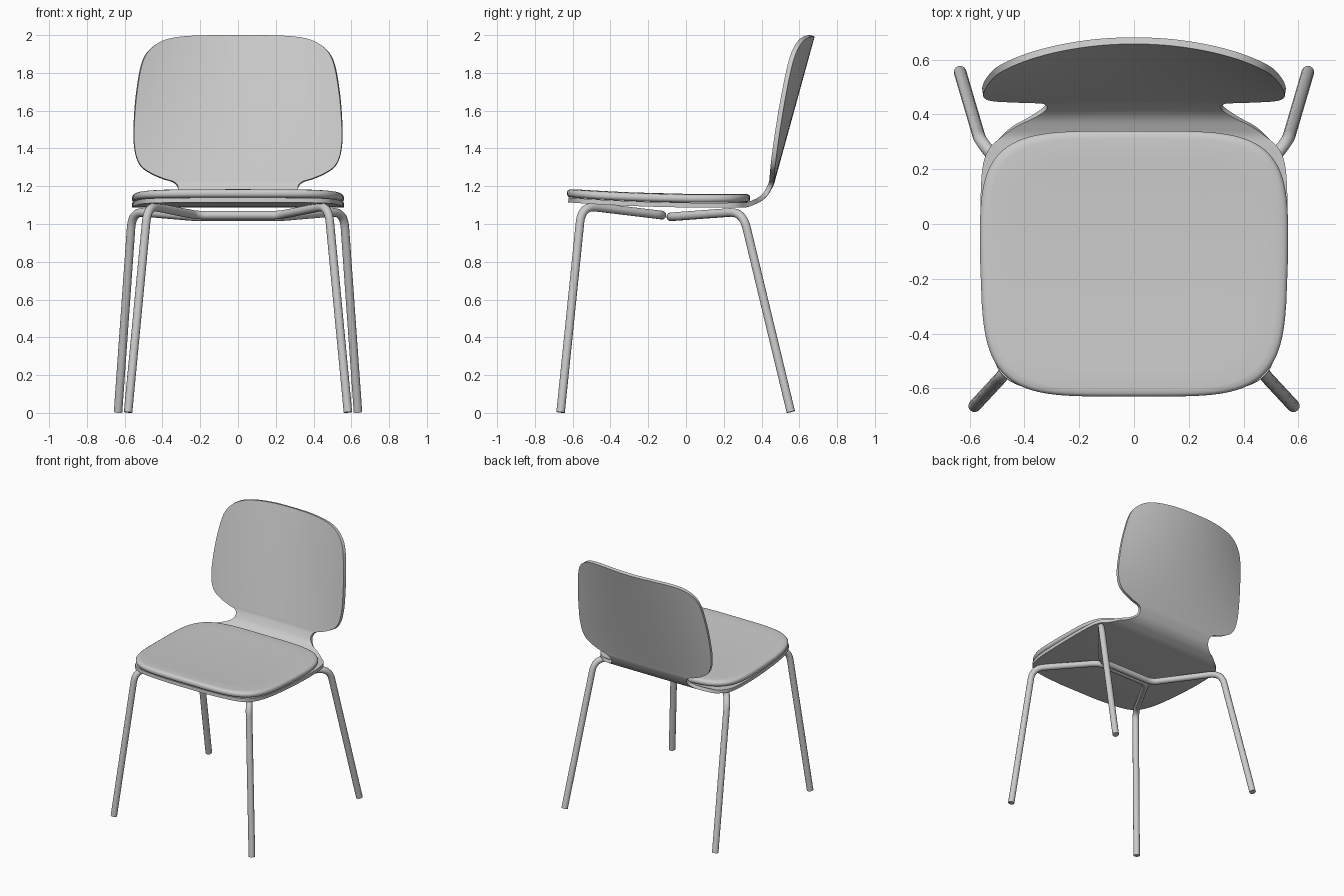
import bpy, math
from mathutils import Vector

if "Cube" in bpy.data.objects:
    bpy.data.objects.remove(bpy.data.objects["Cube"])


def seat_z(y):
    return 1.112 + 0.05 * (y - 0.12) ** 2


def finish(ob, angle=40):
    """Apply modifiers / curve bevel and shade smooth with sharp edges."""
    bpy.ops.object.select_all(action='DESELECT')
    ob.select_set(True)
    bpy.context.view_layer.objects.active = ob
    bpy.ops.object.convert(target='MESH')
    bpy.ops.object.shade_smooth_by_angle(angle=math.radians(angle))


def add_object(name, data):
    ob = bpy.data.objects.new(name, data)
    bpy.context.collection.objects.link(ob)
    return ob


def catmull(pts, steps):
    out = []
    p = [Vector(q) for q in pts]
    for i in range(len(p) - 1):
        a, b, c, d = p[max(i - 1, 0)], p[i], p[i + 1], p[min(i + 2, len(p) - 1)]
        for k in range(steps):
            t = k / steps
            out.append(b + 0.5 * t * ((c - a) + t * ((2 * a - 5 * b + 4 * c - d)
                       + t * (3 * (b - c) + d - a))))
    return out + [p[-1]]


# Bent shell: seat rows (y, half width), bend rows (y, z, half width), back rows (z, half width)
seat = [(-.622, .15), (-.613, .27), (-.598, .38), (-.57, .455), (-.52, .50), (-.4, .535),
        (-.2, .553), (0, .56), (.15, .558), (.23, .548), (.28, .525), (.32, .48)]
bend = [(.355, 1.127, .43), (.385, 1.142, .37), (.411, 1.165, .328), (.430, 1.195, .317)]
back = [(1.222, .335), (1.24, .39), (1.265, .45), (1.30, .505), (1.35, .535), (1.42, .548),
        (1.5, .55), (1.65, .54), (1.8, .518), (1.88, .495), (1.93, .46), (1.965, .41),
        (1.985, .35), (1.996, .26), (2.0, .13)]
rows = [(y, seat_z(y), w) for y, w in seat] + bend
rows += [(.451 + (z - 1.25) * .275, z, w) for z, w in back]
rows = catmull(rows, 4)
N = 24
verts, faces = [], []
for y, z, w in rows:
    for j in range(N + 1):
        x = w * (2 * j / N - 1)
        wrap = 0.125 * max(0, z - 1.13) * (x / .55) ** 2
        verts.append((x, y - wrap, z))
for i in range(len(rows) - 1):
    for j in range(N):
        a = i * (N + 1) + j
        faces.append((a, a + 1, a + N + 2, a + N + 1))
me = bpy.data.meshes.new("shell")
me.from_pydata(verts, [], faces)
shell = add_object("seat_and_back_shell", me)
sol = shell.modifiers.new("thickness", 'SOLIDIFY')
sol.thickness, sol.offset, sol.use_even_offset = 0.025, -1, True
finish(shell)

# Seat cushion: rounded-square rings following the seat curve
rings = [(.3, .001), (.965, .001), (.99, .006), (1, .016), (1, .028), (.992, .037),
         (.975, .043), (.94, .046), (.8, .047), (.55, .047), (.3, .047)]
M = 96
verts, faces = [], []
for s, dz in rings:
    for k in range(M):
        t = 2 * math.pi * k / M
        c, n = math.cos(t), math.sin(t)
        x = .563 * math.copysign(abs(c) ** (2 / 4.5), c)
        y = -.145 + .485 * math.copysign(abs(n) ** (2 / 4.5), n)
        x *= 1 - .05 * (y / .6) ** 2
        x, y = x * s, -.145 + (y + .145) * s
        verts.append((x, y, seat_z(y) + dz))
for r in range(len(rings) - 1):
    for k in range(M):
        a, b = r * M + k, r * M + (k + 1) % M
        faces.append((a, b, b + M, a + M))
faces.append(tuple(reversed(range(M))))
faces.append(tuple(range((len(rings) - 1) * M, len(rings) * M)))
me = bpy.data.meshes.new("cushion")
me.from_pydata(verts, [], faces)
finish(add_object("seat_cushion", me), 60)


# Tubular leg frames: mirrored path with rounded corners
def tube_frame(name, half, radii):
    half = [Vector(p) for p in half]
    path = half + [Vector((-p.x, p.y, p.z)) for p in reversed(half)]
    radii = radii + radii[::-1]
    pts = [path[0]]
    for i in range(1, len(path) - 1):
        p = path[i]
        a = p + (path[i - 1] - p).normalized() * radii[i - 1]
        b = p + (path[i + 1] - p).normalized() * radii[i - 1]
        for k in range(9):
            t = k / 8
            pts.append(a * (1 - t) ** 2 + p * 2 * t * (1 - t) + b * t * t)
    pts.append(path[-1])
    cu = bpy.data.curves.new(name, 'CURVE')
    cu.dimensions = '3D'
    cu.bevel_depth, cu.bevel_resolution, cu.use_fill_caps = 0.023, 4, True
    sp = cu.splines.new('POLY')
    sp.points.add(len(pts) - 1)
    for q, p in zip(sp.points, pts):
        q.co = (*p, 1)
    finish(add_object(name, cu))


tube_frame("front_leg_frame",
           [(.582, -.664, .003), (.478, -.552, 1.098), (.22, -.127, 1.047)], [.09, .05])
tube_frame("rear_leg_frame",
           [(.635, .555, .005), (.56, .30, 1.066), (.23, -.08, 1.038)], [.09, .05])
